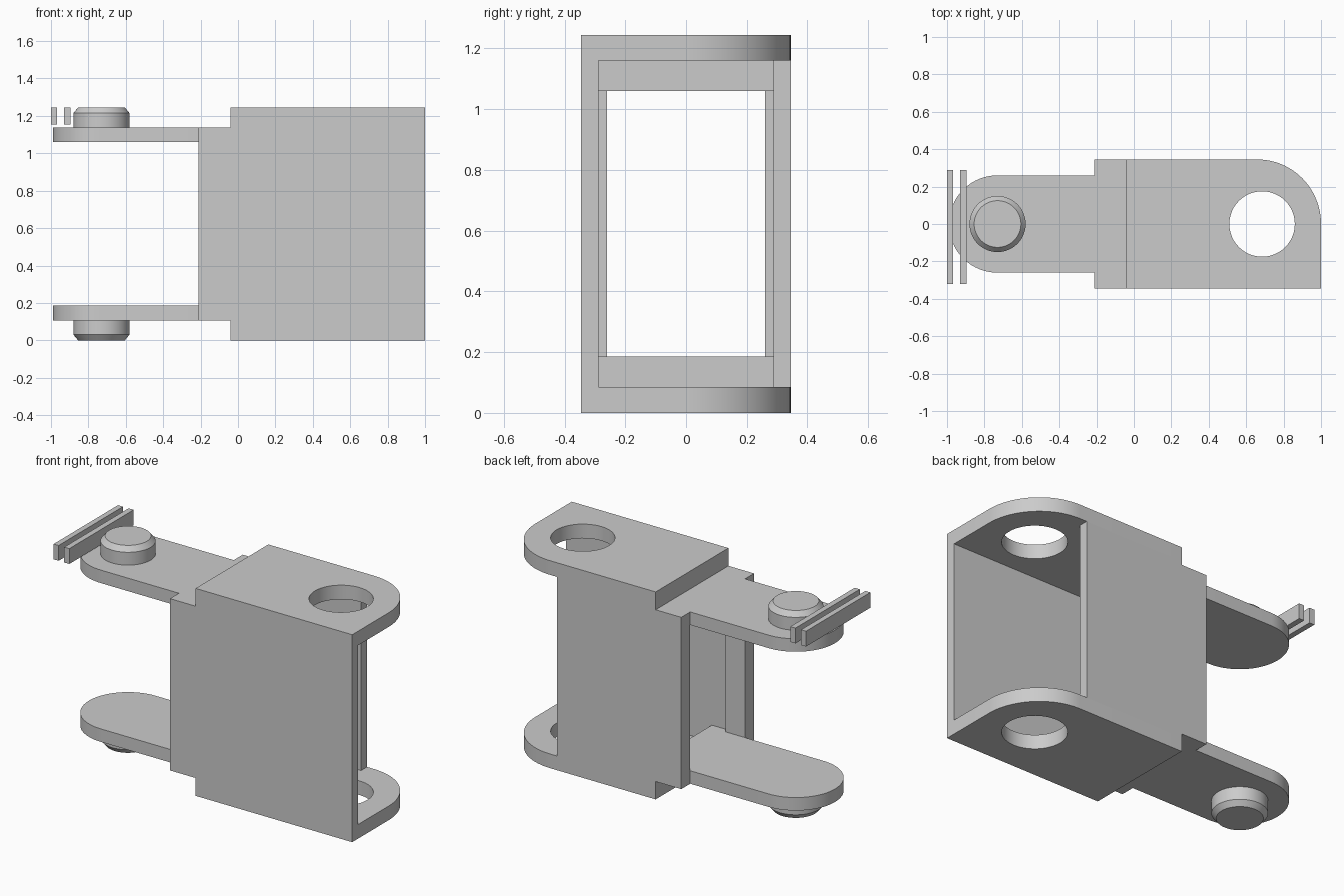
import bpy, bmesh, math
from mathutils import Vector

cube = bpy.data.objects.get("Cube")
if cube:
    bpy.data.objects.remove(cube, do_unlink=True)

GREY = (0.6, 0.6, 0.6, 1)
mat = bpy.data.materials.new("plain_grey")
mat.use_nodes = True
mat.diffuse_color = GREY
mat.node_tree.nodes["Principled BSDF"].inputs["Base Color"].default_value = GREY

H = 1.245          # total height
W = 0.345          # half width
IN = 0.288         # inner face of the side walls
TAB = 0.26         # half width of the tabs
STEP = -0.04       # where the raised body begins
REAR = -0.21       # end of the thick side walls


def finish(name, bm):
    bmesh.ops.recalc_face_normals(bm, faces=bm.faces)
    mesh = bpy.data.meshes.new(name)
    bm.to_mesh(mesh)
    bm.free()
    ob = bpy.data.objects.new(name, mesh)
    bpy.context.collection.objects.link(ob)
    mesh.materials.append(mat)
    bpy.ops.object.select_all(action="DESELECT")
    ob.select_set(True)
    bpy.context.view_layer.objects.active = ob
    bpy.ops.object.shade_smooth_by_angle(angle=math.radians(30))
    return ob


def arc(cx, cy, rx, ry, start, end, n):
    angles = [math.radians(start + (end - start) * i / n) for i in range(n + 1)]
    return [(cx + rx * math.cos(a), cy + ry * math.sin(a)) for a in angles]


def prism(name, outline, lo, hi, axis="z", hole=None):
    """Extrude an outline (xy along z, or xz along y), with an optional hole."""
    bm = bmesh.new()
    edges = []
    for loop in [outline] + ([hole] if hole else []):
        vs = [bm.verts.new((u, v, lo) if axis == "z" else (u, lo, v)) for u, v in loop]
        edges += [bm.edges.new((vs[i - 1], vs[i])) for i in range(len(vs))]
    if hole:
        bmesh.ops.triangle_fill(bm, edges=edges, use_beauty=True)
    else:
        bm.faces.new(vs)
    ext = bmesh.ops.extrude_face_region(bm, geom=bm.faces[:])
    move = Vector((0, 0, hi - lo)) if axis == "z" else Vector((0, hi - lo, 0))
    bmesh.ops.translate(bm, vec=move,
                        verts=[g for g in ext["geom"] if isinstance(g, bmesh.types.BMVert)])
    return finish(name, bm)


def rect(x0, x1, y0, y1):
    return [(x0, y0), (x1, y0), (x1, y1), (x0, y1)]


def lathe(name, cx, profile, n=48):
    """Closed turned part from (radius, z) points."""
    bm = bmesh.new()
    rings = [[bm.verts.new((x, y, z)) for x, y in arc(cx, 0, r, r, 0, 360, n)[:-1]]
             for r, z in profile]
    for a, b in zip(rings, rings[1:]):
        for i in range(n):
            bm.faces.new((a[i - 1], a[i], b[i], b[i - 1]))
    bm.faces.new(rings[0])
    bm.faces.new(rings[-1])
    return finish(name, bm)


# Side walls: the front one runs full length, the back one stops short
def wall(name, end, y0, y1):
    low, high = 0.085, H - 0.085
    prism(name, [(REAR, 0.107), (STEP, 0.107), (STEP, low), (end, low),
                 (end, high), (STEP, high), (STEP, H - 0.107), (REAR, H - 0.107)],
          y0, y1, "y")


wall("front_wall", 1.0, -W, -IN)
wall("back_wall", 0.615, IN, W)

# Thickened wall strips beside the tabs
for side, y0, y1 in (("front", -IN, -TAB), ("back", TAB, IN)):
    prism(side + "_wall_strip", rect(REAR, -0.08, y0, y1), 0.107, H - 0.107)

# Parts repeated at the top and, mirrored, at the bottom
plate = [(STEP, -W), (1, -W)] + arc(0.66, 0, 0.34, W, 0, 90, 24) + [(STEP, W)]
plate_hole = arc(0.685, 0, 0.175, 0.175, 0, 360, 48)[:-1]
tab = [(-0.08, -TAB), (-0.08, TAB)] + arc(-0.73, 0, TAB, TAB, 90, 270, 40)
root = [(-0.08, 1.06), (0.03, 1.06), (0.03, 1.16), (STEP, 1.16),
        (STEP, 1.138), (-0.08, 1.138)]
pin = [(0.15, 1.138), (0.15, 1.215), (0.125, H)]

for level, flip in (("upper", lambda z: z), ("lower", lambda z: H - z)):
    prism(level + "_plate", plate, flip(1.16), flip(H), hole=plate_hole)
    prism(level + "_tab", tab, flip(1.06), flip(1.138))
    prism(level + "_tab_root", [(x, flip(z)) for x, z in root], -IN, IN, "y")
    lathe(level + "_pin", -0.73, [(r, flip(z)) for r, z in pin])

# Two thin bars above the end of the upper tab
for name, x0, x1 in (("outer_bar", -1.0, -0.967), ("inner_bar", -0.93, -0.896)):
    prism(name, rect(x0, x1, -0.32, 0.29), 1.153, H)
